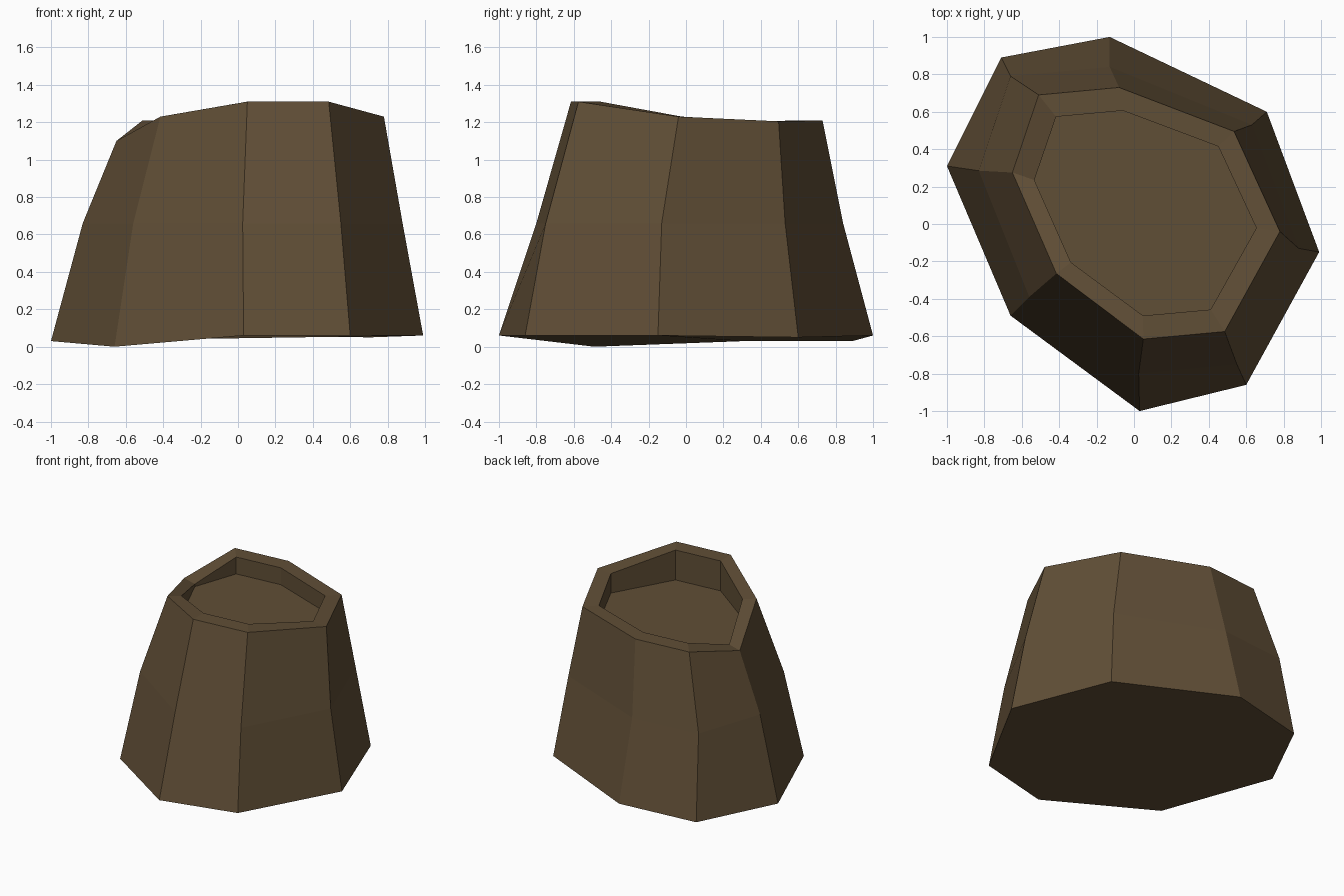
import bpy
import bmesh
from mathutils import Vector

default_cube = bpy.data.objects.get("Cube")
if default_cube:
    bpy.data.objects.remove(default_cube, do_unlink=True)


def make_material(name, colour):
    material = bpy.data.materials.new(name)
    material.use_nodes = True
    material.diffuse_color = colour
    shader = material.node_tree.nodes["Principled BSDF"]
    shader.inputs["Base Color"].default_value = colour
    shader.inputs["Roughness"].default_value = 0.9
    return material


def add_ring(bm, points):
    return [bm.verts.new(point) for point in points]


def bridge(bm, lower, upper):
    """Join two matching rings with a band of quads."""
    count = len(lower)
    for i in range(count):
        j = (i + 1) % count
        bm.faces.new((lower[i], lower[j], upper[j], upper[i]))


# Irregular eight-sided outline at the root, the waist and the rim
root = [(-1, .31, .03), (-.66, -.49, 0), (.03, -1, .06), (.6, -.86, .06),
        (.99, -.15, .06), (.71, .6, .05), (-.13, 1, .06), (-.71, .89, .03)]
waist = [(-.83, .285), (-.56, -.39), (.025, -.8), (.55, -.75),
         (.88, -.13), (.63, .53), (-.13, .84), (-.66, .79)]
rim = [(-.65, .275, 1.1), (-.415, -.265, 1.23), (.05, -.615, 1.31), (.485, -.575, 1.31),
       (.78, -.04, 1.23), (.535, .495, 1.205), (-.08, .73, 1.21), (-.51, .69, 1.21)]
waist_height = .66
floor_height = 1.08

# The hollow is the rim outline drawn in towards its centre
centre = Vector((.04, .06))
hollow = [(centre.x + (x - centre.x) * .83, centre.y + (y - centre.y) * .815, z)
          for x, y, z in rim]

# Stump: flared bark wall, uneven rim, sunken flat top and closed base
bm = bmesh.new()
rings = [
    add_ring(bm, root),
    add_ring(bm, [(x, y, waist_height) for x, y in waist]),
    add_ring(bm, rim),
    add_ring(bm, hollow),
    add_ring(bm, [(x, y, floor_height) for x, y, z in hollow]),
]
for lower, upper in zip(rings, rings[1:]):
    bridge(bm, lower, upper)
bm.faces.new(rings[-1])
bm.faces.new(list(reversed(rings[0])))
bmesh.ops.recalc_face_normals(bm, faces=bm.faces[:])

mesh = bpy.data.meshes.new("stump")
bm.to_mesh(mesh)
bm.free()
mesh.materials.append(make_material("bark brown", (.118, .077, .037, 1)))
stump = bpy.data.objects.new("stump", mesh)
bpy.context.collection.objects.link(stump)
